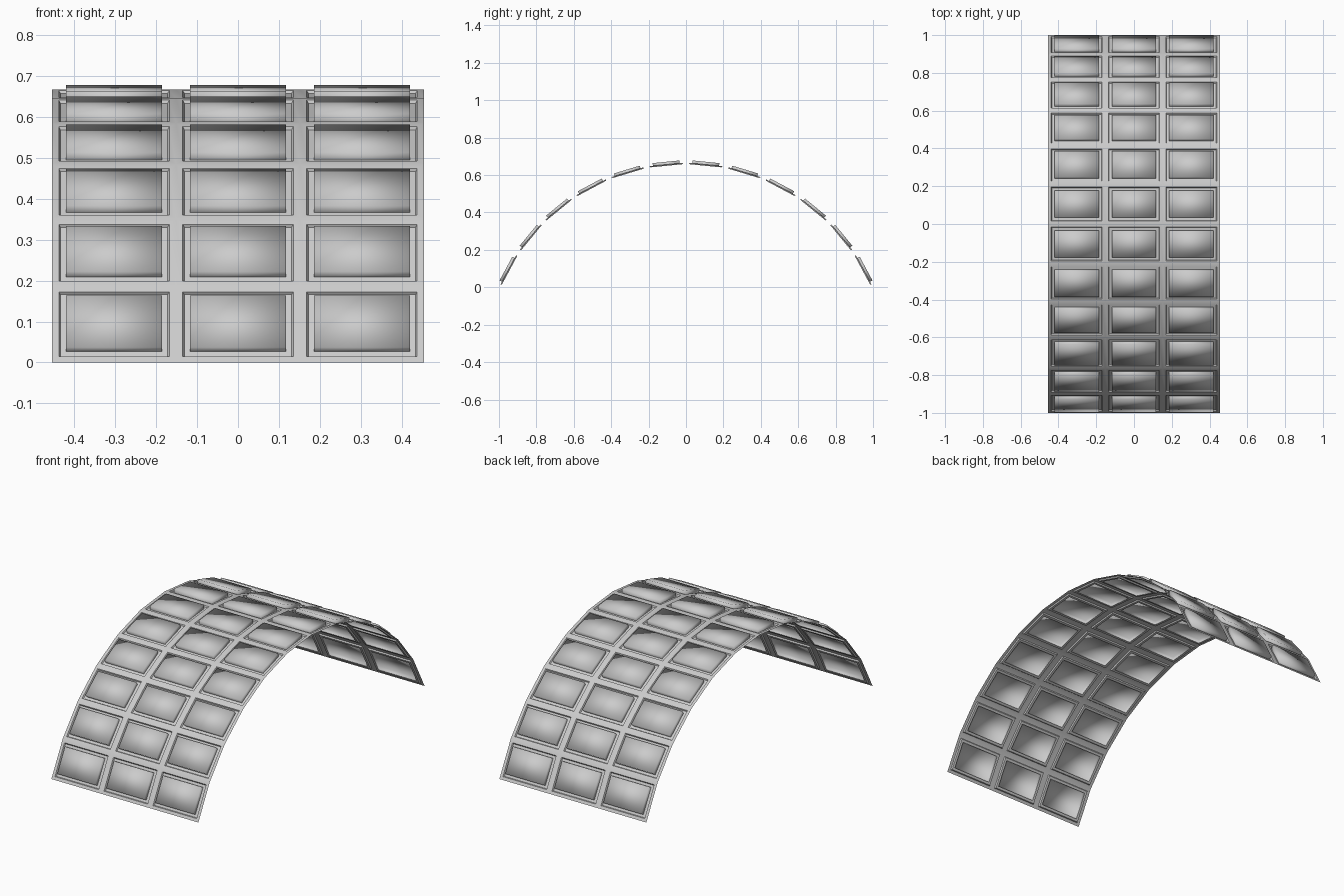
import bpy, bmesh, math
from mathutils import Vector

if "Cube" in bpy.data.objects:
    bpy.data.objects.remove(bpy.data.objects["Cube"])

RISE, ROWS, COLS, CELL = 0.667, 12, 3, 0.3033
R = (1 + RISE ** 2) / (2 * RISE)          # arch radius
CZ = RISE - R                             # arch centre height
A0 = math.asin(-CZ / R)                   # springing angle
STEP = (math.pi - 2 * A0) / ROWS
HALF = R * math.sin(STEP / 2)             # half a facet along the arch
MID = R * math.cos(STEP / 2)


def ring(bm, row, col, inset, depth):
    """Rectangle in one arch cell, inset from its border and offset outward."""
    a = A0 + (row + 0.5) * STEP
    n = Vector((0, -math.cos(a), math.sin(a)))
    t = Vector((0, math.sin(a), math.cos(a)))
    c = Vector(((col - (COLS - 1) / 2) * CELL, 0, CZ)) + n * (MID + depth)
    w, h = CELL / 2 - inset, HALF - inset
    return [bm.verts.new(c + Vector((sx * w, 0, 0)) + t * (sy * h))
            for sx, sy in ((-1, -1), (1, -1), (1, 1), (-1, 1))]


def build(name, profile, cap, angle):
    """Loft nested rings in every cell of the vault."""
    bm = bmesh.new()
    for row in range(ROWS):
        for col in range(COLS):
            rings = [ring(bm, row, col, i, d) for i, d in profile]
            for a, b in zip(rings, rings[1:]):
                for k in range(4):
                    j = (k + 1) % 4
                    bm.faces.new((a[k], a[j], b[j], b[k]))
            if cap:
                bm.faces.new(rings[-1])
    bmesh.ops.remove_doubles(bm, verts=bm.verts, dist=1e-4)
    me = bpy.data.meshes.new(name)
    bm.to_mesh(me)
    bm.free()
    ob = bpy.data.objects.new(name, me)
    bpy.context.collection.objects.link(ob)
    bpy.ops.object.select_all(action='DESELECT')
    ob.select_set(True)
    bpy.context.view_layer.objects.active = ob
    bpy.ops.object.shade_smooth_by_angle(angle=math.radians(angle))


# Lattice of ribs with a small moulding stepping inward around each coffer
build("rib_lattice", [(0, 0), (0.0165, 0), (0.0205, -0.007), (0.034, -0.007)], False, 30)
# Coffer panels, pushed outward, softly shaded across their walls
build("coffer_panels", [(0.034, -0.007), (0.034, 0.0145)], True, 180)
